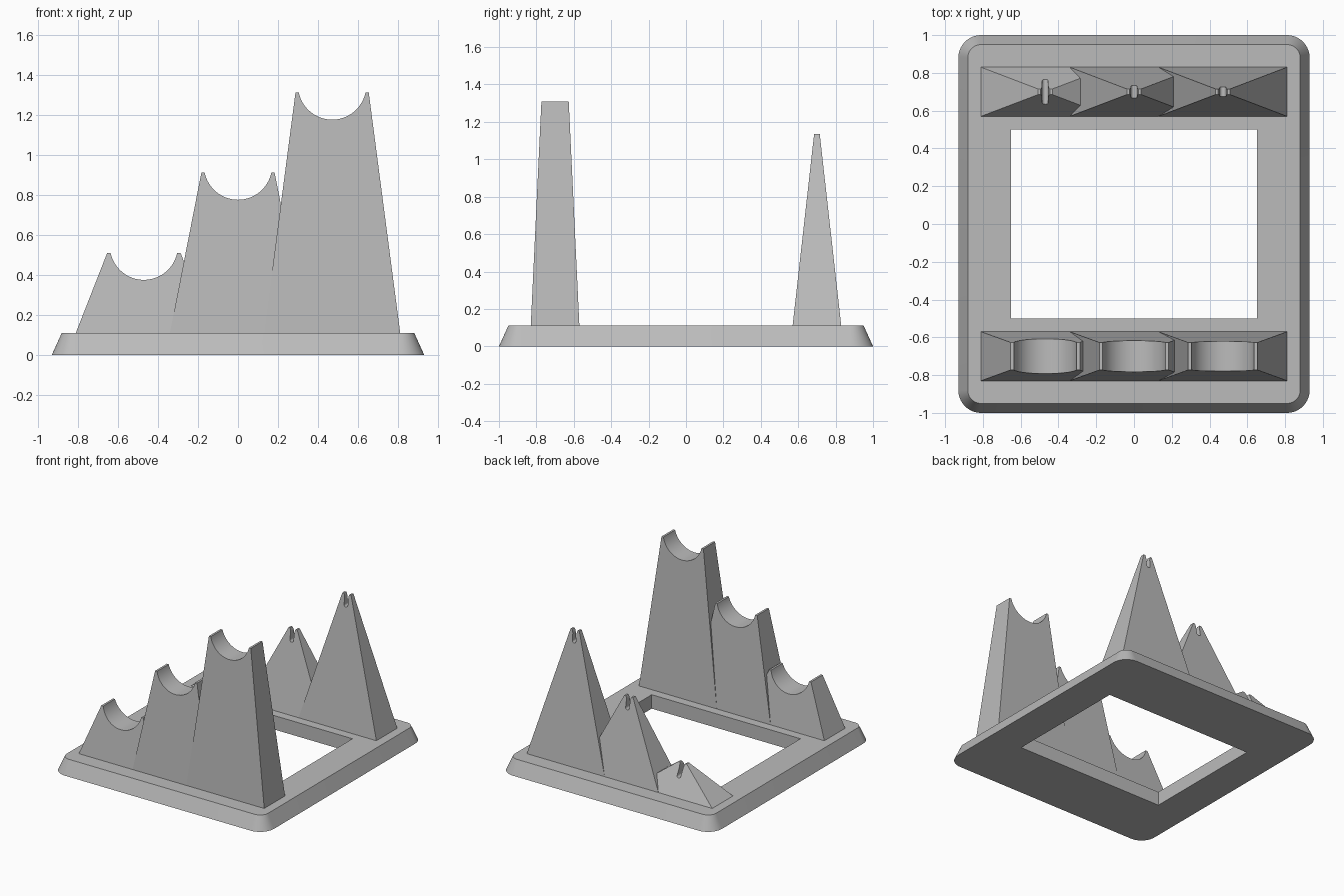
import bpy, bmesh, math

cube = bpy.data.objects.get("Cube")
if cube:
    bpy.data.objects.remove(cube, do_unlink=True)

grey = bpy.data.materials.new("plain grey")
grey.use_nodes = True
colour = (0.5, 0.5, 0.5, 1)
grey.diffuse_color = colour
grey.node_tree.nodes["Principled BSDF"].inputs["Base Color"].default_value = colour

BASE_TOP = 0.11


def add_object(name, bm):
    bmesh.ops.recalc_face_normals(bm, faces=bm.faces)
    mesh = bpy.data.meshes.new(name)
    bm.to_mesh(mesh)
    bm.free()
    mesh.materials.append(grey)
    obj = bpy.data.objects.new(name, mesh)
    bpy.context.collection.objects.link(obj)
    bpy.ops.object.select_all(action='DESELECT')
    obj.select_set(True)
    bpy.context.view_layer.objects.active = obj
    bpy.ops.object.shade_smooth_by_angle(angle=math.radians(30))
    return obj


def rounded_rect(bm, hx, hy, radius, z, steps=10):
    """Ring of vertices round a rectangle with rounded corners."""
    ring = []
    for k, (sx, sy) in enumerate([(1, 1), (-1, 1), (-1, -1), (1, -1)]):
        for i in range(steps + 1):
            a = math.pi / 2 * (k + i / steps)
            ring.append(bm.verts.new((sx * (hx - radius) + radius * math.cos(a),
                                      sy * (hy - radius) + radius * math.sin(a), z)))
    return ring


def tower(name, cx, cy, top, top_hx, top_hy, notch):
    """Tapered tower; notch lists (x, z below top) from right to left."""
    foot_hx, foot_hy = 0.34, 0.13
    outline = [(-foot_hx, BASE_TOP), (foot_hx, BASE_TOP), (top_hx, top)]
    outline += [(x, top - d) for x, d in notch]
    outline.append((-top_hx, top))
    bm = bmesh.new()
    sides = []
    for s in (-1, 1):
        ring = []
        for x, z in outline:
            t = (z - BASE_TOP) / (top - BASE_TOP)
            y = s * (foot_hy + (top_hy - foot_hy) * t)
            ring.append(bm.verts.new((cx + x, cy + y, z)))
        bm.faces.new(ring)
        sides.append(ring)
    a, b = sides
    for i in range(len(a)):
        j = (i + 1) % len(a)
        bm.faces.new((a[i], a[j], b[j], b[i]))
    add_object(name, bm)


# Base frame with sloped rim and rectangular opening
bm = bmesh.new()
rings = [rounded_rect(bm, 0.65, 0.5, 0, 0),
         rounded_rect(bm, 0.93, 1.0, 0.12, 0),
         rounded_rect(bm, 0.88, 0.95, 0.07, BASE_TOP),
         rounded_rect(bm, 0.65, 0.5, 0, BASE_TOP)]
for r in range(4):
    a, b = rings[r], rings[(r + 1) % 4]
    for i in range(len(a)):
        j = (i + 1) % len(a)
        bm.faces.new((a[i], a[j], b[j], b[i]))
bmesh.ops.remove_doubles(bm, verts=bm.verts, dist=0.0001)
add_object("base_frame", bm)

# Wide round cradle for the front towers
radius, rise = 0.17, 0.035
start = -math.asin(rise / radius)
cradle = []
for i in range(33):
    a = start + (-math.pi - 2 * start) * i / 32
    cradle.append((radius * math.cos(a), -rise - radius * math.sin(a)))

# Narrow slot with a round bottom and flared mouth for the back towers
half, depth = 0.016, 0.1
slot = [(0.024, 0), (0.019, 0.012), (half, 0.03)]
slot += [(half * math.cos(math.pi * i / 12),
          depth - half + half * math.sin(math.pi * i / 12)) for i in range(13)]
slot += [(-half, 0.03), (-0.019, 0.012), (-0.024, 0)]

# Three rising towers in each row
for i, size in enumerate(("low", "middle", "tall")):
    x = 0.47 * (i - 1)
    tower(f"front_{size}_cradle", x, -0.7, 0.51 + 0.4 * i, 0.183, 0.073, cradle)
    tower(f"back_{size}_support", x, 0.7, 0.335 + 0.4 * i, 0.038, 0.015, slot)
